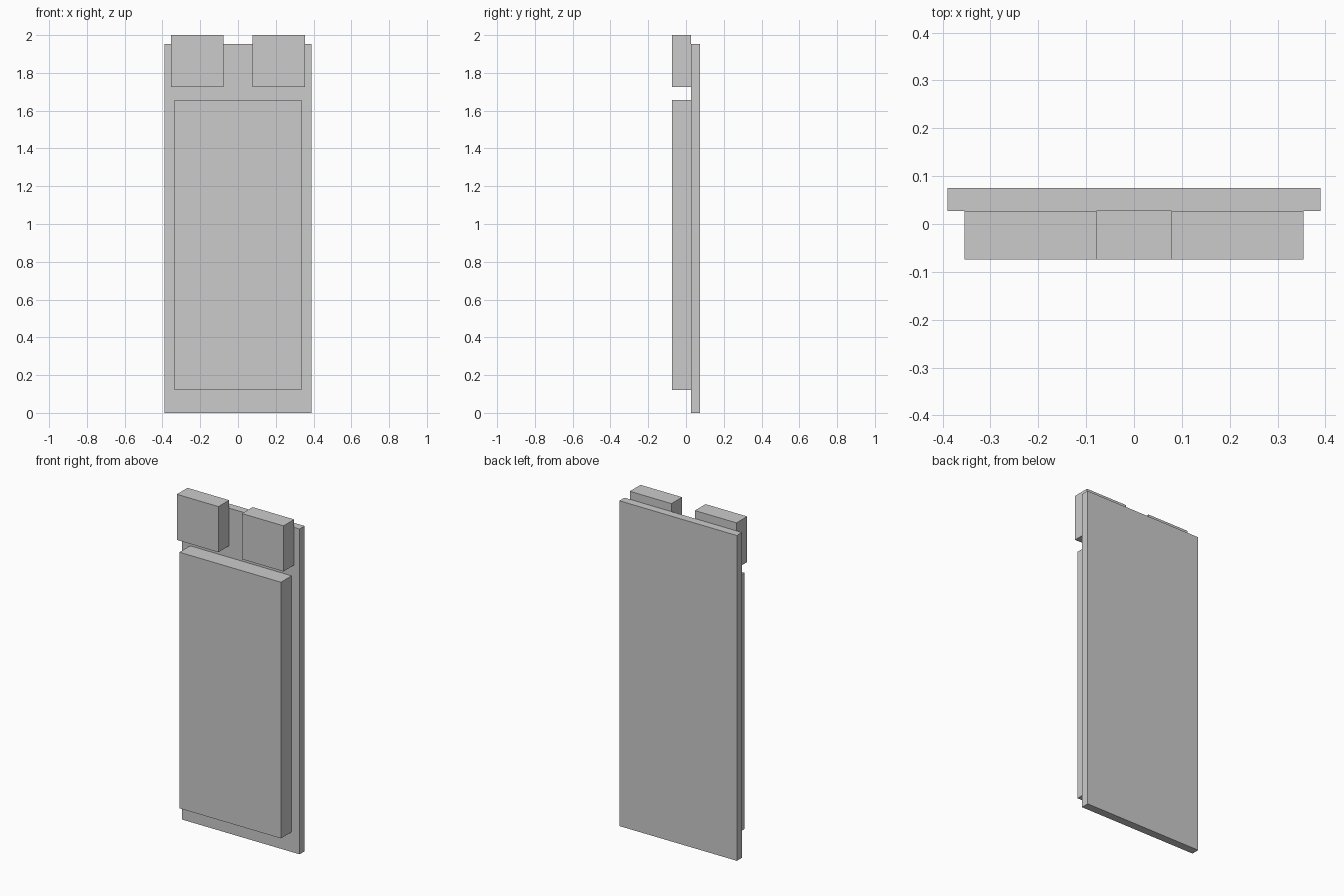
import bpy

if "Cube" in bpy.data.objects:
    bpy.data.objects.remove(bpy.data.objects["Cube"])


def box(name, x, y, z):
    """Add a box spanning the given (min, max) ranges."""
    spans = (x, y, z)
    bpy.ops.mesh.primitive_cube_add(size=1, location=[(a + b) / 2 for a, b in spans])
    obj = bpy.context.object
    obj.name = name
    obj.scale = [b - a for a, b in spans]
    bpy.ops.object.transform_apply(location=False, rotation=False, scale=True)
    return obj


FRONT, SEAM, BACK = -0.074, 0.027, 0.075

# Back plate standing on the ground
box("back_plate", (-0.39, 0.39), (SEAM, BACK), (0, 1.952))

# Raised main panel on the front
box("front_panel", (-0.337, 0.337), (FRONT, SEAM), (0.12, 1.657))

# Two square blocks at the top, rising just above the plate
for side, name in ((-1, "left_top_block"), (1, "right_top_block")):
    x = sorted((side * 0.078, side * 0.354))
    box(name, x, (FRONT, SEAM), (1.726, 2.0))
